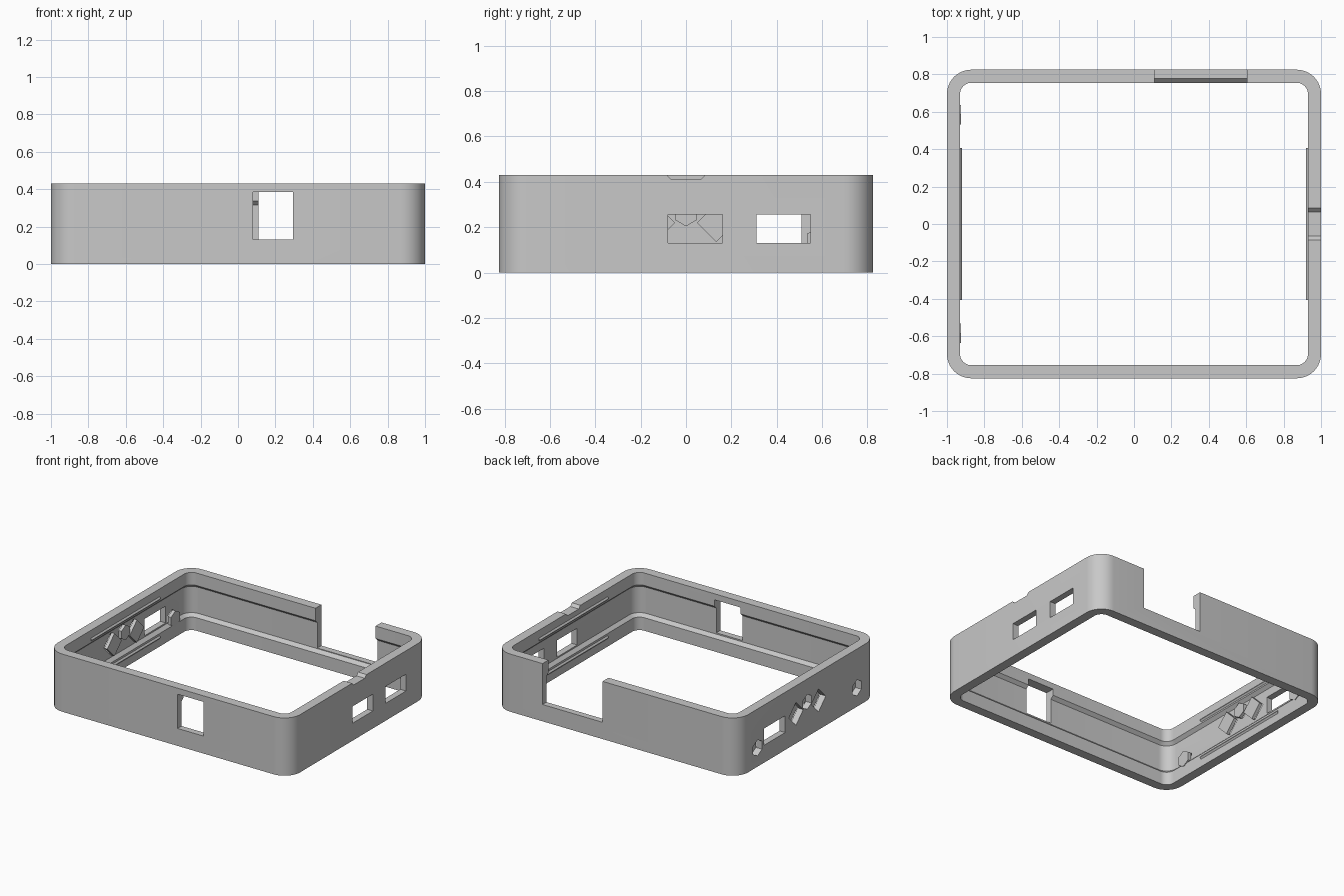
import bpy, bmesh, math

cube = bpy.data.objects.get("Cube")
if cube:
    bpy.data.objects.remove(cube, do_unlink=True)

HX, HY, HEIGHT, RADIUS = 1.0, 0.825, 0.43, 0.13

grey = bpy.data.materials.new("plain_grey")
grey.use_nodes = True
colour = (0.58, 0.58, 0.58, 1)
grey.diffuse_color = colour
grey.node_tree.nodes["Principled BSDF"].inputs["Base Color"].default_value = colour


def finish(bm, name):
    """Turn a bmesh into a grey object."""
    bmesh.ops.recalc_face_normals(bm, faces=bm.faces)
    mesh = bpy.data.meshes.new(name)
    bm.to_mesh(mesh)
    bm.free()
    mesh.materials.append(grey)
    obj = bpy.data.objects.new(name, mesh)
    bpy.context.collection.objects.link(obj)
    return obj


def rounded_loop(bm, inset, z, steps=10):
    """Rounded rectangle of vertices, inset from the outer outline."""
    r = RADIUS - inset
    verts = []
    for q, (sx, sy) in enumerate([(1, 1), (-1, 1), (-1, -1), (1, -1)]):
        for i in range(steps + 1):
            a = math.pi / 2 * (q + i / steps)
            verts.append(bm.verts.new((sx * (HX - RADIUS) + r * math.cos(a),
                                       sy * (HY - RADIUS) + r * math.sin(a), z)))
    return verts


def prism(bm, points, axis, start, end):
    """Extrude a flat outline along x (points are y, z) or y (points are x, z)."""
    def place(p, t):
        return (t, p[0], p[1]) if axis == "x" else (p[0], t, p[1])
    a, b = [[bm.verts.new(place(p, t)) for p in points] for t in (start, end)]
    bm.faces.new(a)
    bm.faces.new(b[::-1])
    for i in range(len(a)):
        j = (i + 1) % len(a)
        bm.faces.new((a[i], b[i], b[j], a[j]))


def rect(a0, a1, z0, z1):
    return [(a0, z0), (a1, z0), (a1, z1), (a0, z1)]


def ngon(a, z, radius, sides):
    """Regular polygon with a corner at the top."""
    angles = [math.pi / 2 + 2 * math.pi * i / sides for i in range(sides)]
    return [(a + radius * math.cos(t), z + radius * math.sin(t)) for t in angles]


# Frame: wall section with a top lip and bottom flange, swept round the outline
section = [(0, 0), (0, HEIGHT), (0.07, HEIGHT), (0.07, 0.337),
           (0.047, 0.315), (0.047, 0.12), (0.07, 0.097), (0.07, 0)]
bm = bmesh.new()
loops = [rounded_loop(bm, inset, z) for inset, z in section]
for k, loop in enumerate(loops):
    nxt = loops[(k + 1) % len(loops)]
    for i in range(len(loop)):
        j = (i + 1) % len(loop)
        bm.faces.new((loop[i], loop[j], nxt[j], nxt[i]))
frame = finish(bm, "case_frame")

# Shapes of the blind pockets on the right wall
pockets = {
    "pocket_front": ngon(-0.585, 0.14, 0.06, 6),
    "pocket_back": ngon(0.585, 0.14, 0.06, 6),
    "pocket_middle": ngon(0, 0.26, 0.056, 6),
    "diamond_front": ngon(-0.133, 0.22, 0.085, 4),
    "diamond_back": ngon(0.133, 0.22, 0.085, 4),
}

# Cutter: windows, notches and pockets
bm = bmesh.new()
prism(bm, rect(0.08, 0.295, 0.13, 0.385), "y", -0.9, -0.7)
prism(bm, rect(0.11, 0.605, 0.125, 0.5), "y", 0.7, 0.9)
prism(bm, rect(-0.08, 0.16, 0.13, 0.255), "x", 0.88, 1.1)
prism(bm, rect(0.31, 0.55, 0.13, 0.255), "x", 0.88, 1.1)
prism(bm, rect(0.26, 0.51, 0.13, 0.255), "x", -1.1, -0.88)
prism(bm, [(-0.065, 0.41), (0.065, 0.41), (0.105, 0.45), (-0.105, 0.45)],
      "x", 0.88, 1.1)
for outline in pockets.values():
    prism(bm, outline, "x", -1.1, -0.948)
cutter = finish(bm, "opening_cutter")
cutter.hide_render = True

mod = frame.modifiers.new("openings", "BOOLEAN")
mod.operation = "DIFFERENCE"
mod.solver = "EXACT"
mod.object = cutter
bpy.context.view_layer.objects.active = frame
frame.select_set(True)
bpy.ops.object.modifier_apply(modifier=mod.name)
bpy.data.objects.remove(cutter, do_unlink=True)
bpy.ops.object.shade_smooth_by_angle(angle=math.radians(30))

# Pocket backs standing out on the inside of the right wall
for name, outline in pockets.items():
    bm = bmesh.new()
    prism(bm, outline, "x", -0.95, -0.925)
    finish(bm, name + "_back_plate")

# Snap ribs along the lip and flange of both side walls
for side, label in ((1, "left"), (-1, "right")):
    for z, level in ((0.36, "upper"), (0.07, "lower")):
        bm = bmesh.new()
        ends = []
        for y in (-0.405, 0.405):
            ends.append([bm.verts.new((side * x, y, z + dz))
                         for x, dz in ((0.935, -0.018), (0.92, 0), (0.935, 0.018))])
        a, b = ends
        bm.faces.new(a)
        bm.faces.new(b[::-1])
        for i in range(3):
            j = (i + 1) % 3
            bm.faces.new((a[i], b[i], b[j], a[j]))
        finish(bm, f"{label}_{level}_snap_rib")
